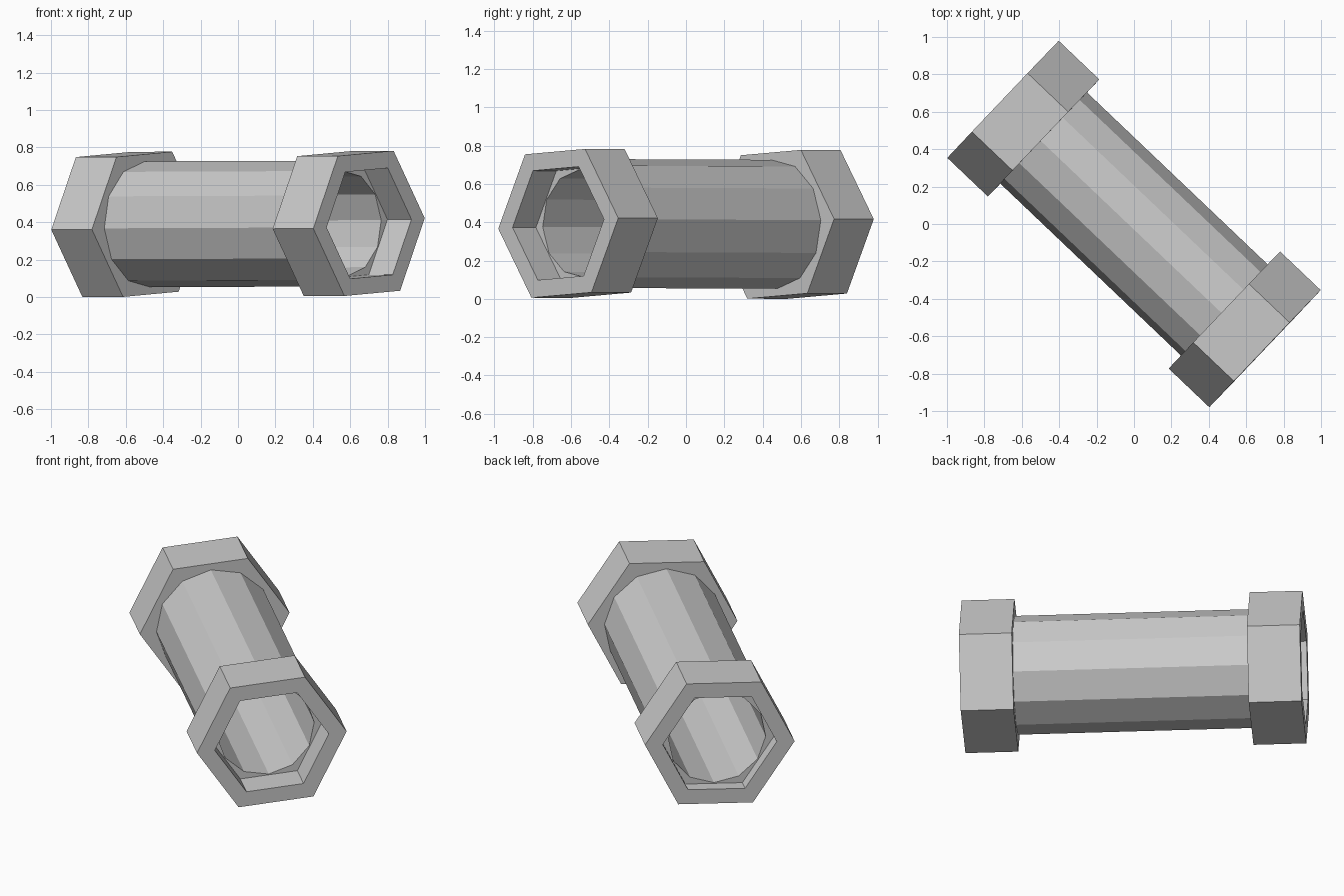
import bpy, bmesh
from math import sin, cos, pi, radians
from mathutils import Vector

if "Cube" in bpy.data.objects:
    bpy.data.objects.remove(bpy.data.objects["Cube"])

# Diagonal axis of the pipe, and the two directions across it
AXIS = Vector((0.724, -0.689, 0.003)).normalized()
SIDE = Vector((0.689, 0.724, 0)).normalized()
UP = SIDE.cross(AXIS) * -1
CENTRE = Vector((0, 0, 0.391))
ROLL = radians(3.7)


def ring(name, sides, outer, inner, start, end):
    """Hollow flat-faced prism lying along the pipe axis."""
    bm = bmesh.new()
    loops = []
    for r, s in ((outer, start), (outer, end), (inner, end), (inner, start)):
        loops.append([bm.verts.new(CENTRE + AXIS * s
                      + SIDE * (r * cos(ROLL + 2 * pi * i / sides))
                      + UP * (r * sin(ROLL + 2 * pi * i / sides)))
                      for i in range(sides)])
    for k in range(4):
        a, b = loops[k], loops[(k + 1) % 4]
        for i in range(sides):
            j = (i + 1) % sides
            bm.faces.new((a[i], a[j], b[j], b[i]))
    bmesh.ops.recalc_face_normals(bm, faces=bm.faces)
    mesh = bpy.data.meshes.new(name)
    bm.to_mesh(mesh)
    bm.free()
    obj = bpy.data.objects.new(name, mesh)
    bpy.context.collection.objects.link(obj)
    return obj


# Twelve-sided tube, seated a little deeper in the front nut
ring("pipe", 12, 0.337, 0.281, -0.89, 0.79)

# Hexagonal collars at both ends
ring("front_nut", 6, 0.433, 0.33, 0.667, 0.967)
ring("back_nut", 6, 0.433, 0.33, -0.967, -0.667)
